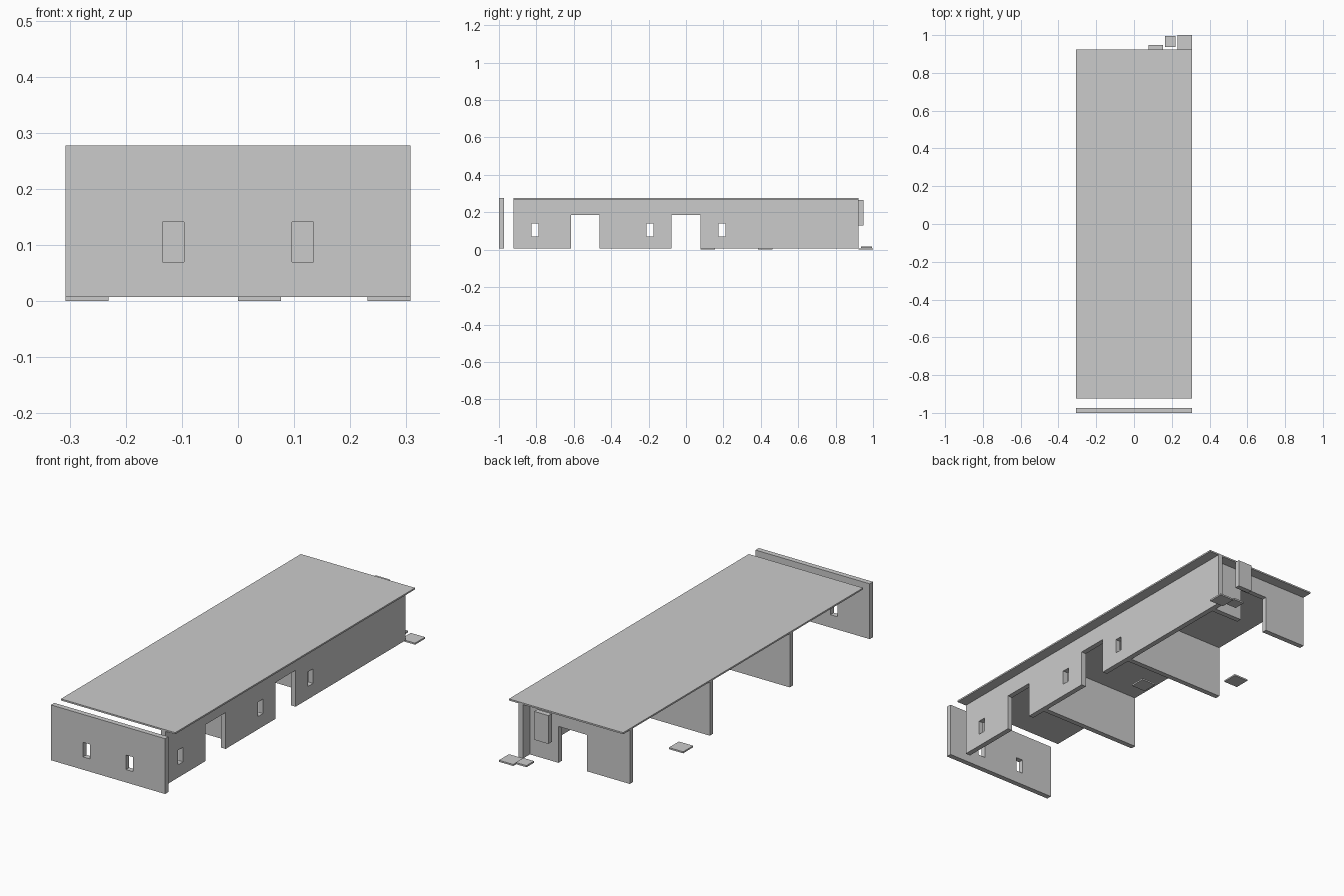
import bpy, bmesh, math
from mathutils import Vector

if "Cube" in bpy.data.objects:
    bpy.data.objects.remove(bpy.data.objects["Cube"])

U = 2 / 26            # layout module
T = U / 3             # wall thickness
SLAB = 0.1 * U        # thickness of thin plates
Z0, Z1 = SLAB, 0.277  # wall foot and building top
DOOR_TOP = 0.185
WIN_Z = (0.07, 0.141)

grey = bpy.data.materials.new("light grey")
grey.diffuse_color = (0.6, 0.6, 0.6, 1)
grey.use_nodes = True
grey.node_tree.nodes["Principled BSDF"].inputs["Base Color"].default_value = grey.diffuse_color


def finish(name, bm):
    bmesh.ops.recalc_face_normals(bm, faces=bm.faces)
    mesh = bpy.data.meshes.new(name)
    bm.to_mesh(mesh)
    bm.free()
    mesh.materials.append(grey)
    obj = bpy.data.objects.new(name, mesh)
    bpy.context.collection.objects.link(obj)


def box(name, x, y, z):
    """Box from min/max pairs."""
    bm = bmesh.new()
    bmesh.ops.create_cube(bm, size=1)
    for v in bm.verts:
        v.co = [r[0] if c < 0 else r[1] for c, r in zip(v.co, (x, y, z))]
    finish(name, bm)


def wall(name, along, span, offset, top, holes=()):
    """Upright wall running along x or y; holes are (start, end, bottom, top)."""
    ss = sorted({*span, *(s for h in holes for s in h[:2])})
    zs = sorted({Z0, top, *(z for h in holes for z in h[2:])})
    point = (lambda s, z: (s, offset, z)) if along == "x" else (lambda s, z: (offset, s, z))
    depth = Vector((0, T, 0)) if along == "x" else Vector((T, 0, 0))
    bm = bmesh.new()
    for a, b in zip(ss, ss[1:]):
        for c, d in zip(zs, zs[1:]):
            s, z = (a + b) / 2, (c + d) / 2
            if any(h[0] < s < h[1] and h[2] < z < h[3] for h in holes):
                continue
            bm.faces.new([bm.verts.new(point(*p)) for p in ((a, c), (b, c), (b, d), (a, d))])
    bmesh.ops.remove_doubles(bm, verts=bm.verts, dist=1e-5)
    ext = bmesh.ops.extrude_face_region(bm, geom=bm.faces[:], use_keep_orig=True)
    moved = [g for g in ext["geom"] if isinstance(g, bmesh.types.BMVert)]
    bmesh.ops.translate(bm, verts=moved, vec=depth)
    finish(name, bm)


def window(start):
    return (start * U, (start + 0.5) * U, *WIN_Z)


def door(start):
    return (start * U, (start + 2) * U, Z0, DOOR_TOP)


# Roof slab
ROOF_Z = Z1 - SLAB
box("roof", (-4 * U, 4 * U), (-12 * U, 12 * U), (ROOF_Z, Z1))

# Detached front wall with two windows
wall("front_wall", "x", (-4 * U, 4 * U), -13 * U, Z1, [window(-1.75), window(1.25)])

# Long right wall with two doorways and three windows
wall("right_wall", "y", (-12 * U, 12 * U), 3 * U, ROOF_Z,
     [window(-10.75), door(-8), window(-2.75), door(-1), window(2.25)])

# Cross walls: two plain partitions and a back wall with a doorway
for name, y, holes in (("front_partition", -5, []), ("rear_partition", 3, []),
                       ("back_wall", 11, [door(-1)])):
    wall(name, "x", (-4 * U, 3 * U), y * U, ROOF_Z, holes)

# Upright panel behind the back wall
box("back_panel", (U, 2 * U), (12 * U, 12 * U + T), (0.129, 0.267))

# Square floor plates
for name, x, y in (("corner_plate", 3, 12), ("left_plate", -4, 5), ("middle_plate", 0, 1)):
    box(name, (x * U, (x + 1) * U), (y * U, (y + 1) * U), (0, SLAB))

# Smaller raised plate
box("small_plate", (2.12 * U, 2.87 * U), (12.18 * U, 12.93 * U), (0.01, 0.018))
